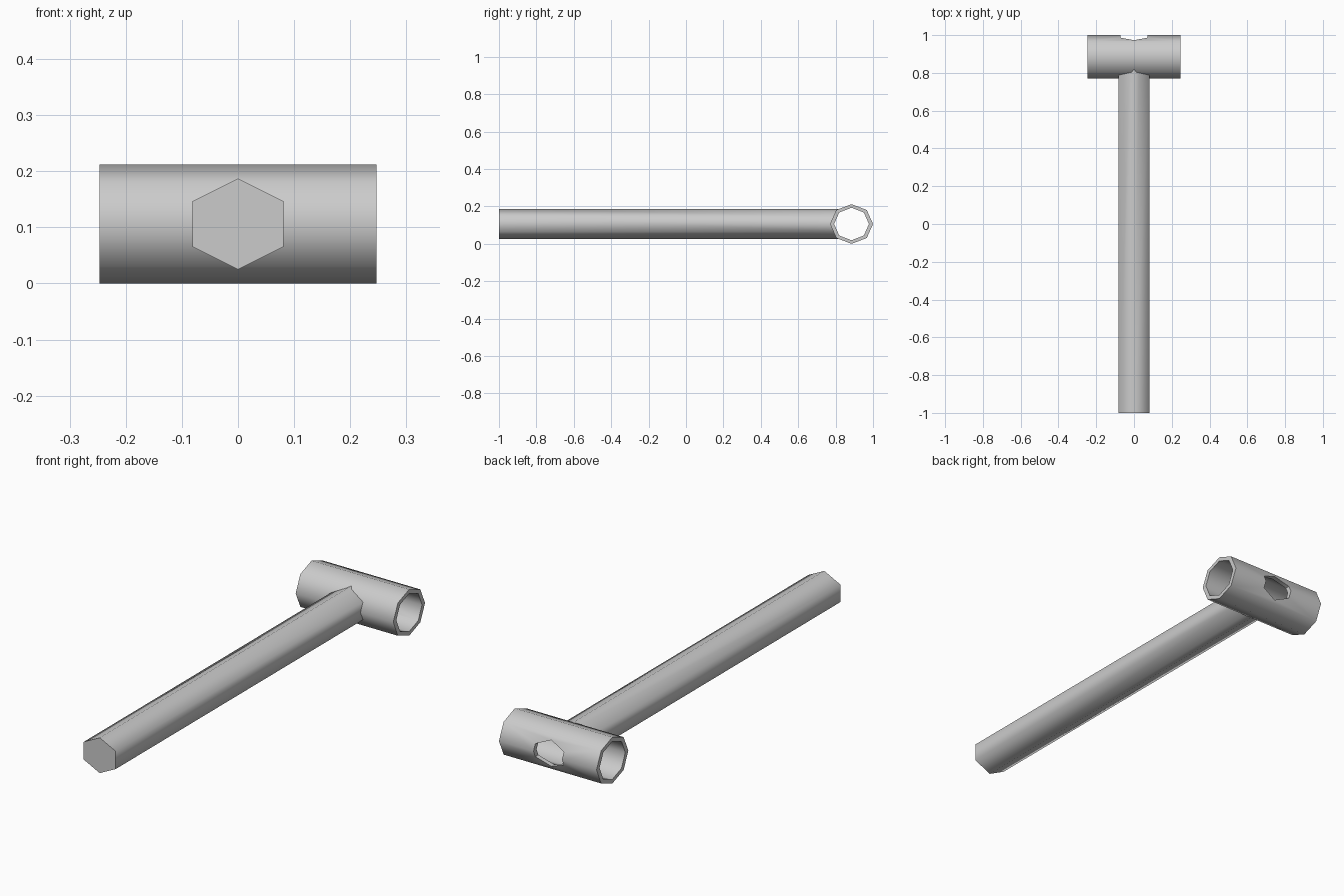
import bpy, bmesh, math

if "Cube" in bpy.data.objects:
    bpy.data.objects.remove(bpy.data.objects["Cube"])

HEAD_Y, HEAD_Z = 0.885, 0.106
HANDLE_R = 0.081
SMOOTH = math.radians(65)


def make_object(name, bm):
    bmesh.ops.recalc_face_normals(bm, faces=bm.faces)
    mesh = bpy.data.meshes.new(name)
    bm.to_mesh(mesh)
    bm.free()
    obj = bpy.data.objects.new(name, mesh)
    bpy.context.collection.objects.link(obj)
    return obj


def ring(sides, ra, rb, start, place):
    pts = []
    for i in range(sides):
        a = start + 2 * math.pi * i / sides
        pts.append(place(ra * math.cos(a), rb * math.sin(a)))
    return pts


def bridge(bm, a, b):
    n = len(a)
    for i in range(n):
        bm.faces.new((a[i], a[(i + 1) % n], b[(i + 1) % n], b[i]))


def prism(name, ring_a, ring_b):
    bm = bmesh.new()
    a = [bm.verts.new(p) for p in ring_a]
    b = [bm.verts.new(p) for p in ring_b]
    bridge(bm, a, b)
    bm.faces.new(a)
    bm.faces.new(b)
    return make_object(name, bm)


def octagon(x, ry, rz):
    return ring(8, ry, rz, 0, lambda u, v: (x, HEAD_Y + u, HEAD_Z + v))


def hexagon(y, rx, rz):
    # corners up and down, flats at x = +-rx
    return ring(6, rx / math.cos(math.pi / 6), rz, math.pi / 6,
                lambda u, v: (u, y, HEAD_Z + v))


def cut(obj, cutter):
    cutter.hide_render = True
    mod = obj.modifiers.new("cut", 'BOOLEAN')
    mod.operation = 'DIFFERENCE'
    mod.solver = 'EXACT'
    mod.object = cutter
    bpy.context.view_layer.objects.active = obj
    bpy.ops.object.modifier_apply(modifier=mod.name)
    bpy.data.objects.remove(cutter)


# Head: hollow eight-sided tube, open at both ends
bm = bmesh.new()
rings = [[bm.verts.new(p) for p in octagon(x, ry, rz)] for x, ry, rz in (
    (-0.247, 0.115, 0.106), (0.247, 0.115, 0.106),
    (0.247, 0.093, 0.087), (-0.247, 0.093, 0.087))]
for i in range(4):
    bridge(bm, rings[i], rings[(i + 1) % 4])
head = make_object("head", bm)

# Six-sided hole through the back wall of the head
cut(head, prism("hole_cutter", hexagon(HEAD_Y, 0.072, 0.06),
                hexagon(1.1, 0.072, 0.06)))

# Handle: six-sided bar, its end shaped to sit in the front wall of the head
handle = prism("handle", hexagon(-1, HANDLE_R, HANDLE_R),
               hexagon(HEAD_Y, HANDLE_R, HANDLE_R))
cut(handle, prism("socket_cutter", octagon(-0.3, 0.104, 0.097),
                  octagon(0.3, 0.104, 0.097)))

# Smooth sides with sharp ends
for obj in (head, handle):
    bpy.ops.object.select_all(action='DESELECT')
    obj.select_set(True)
    bpy.context.view_layer.objects.active = obj
    bpy.ops.object.shade_smooth_by_angle(angle=SMOOTH)
